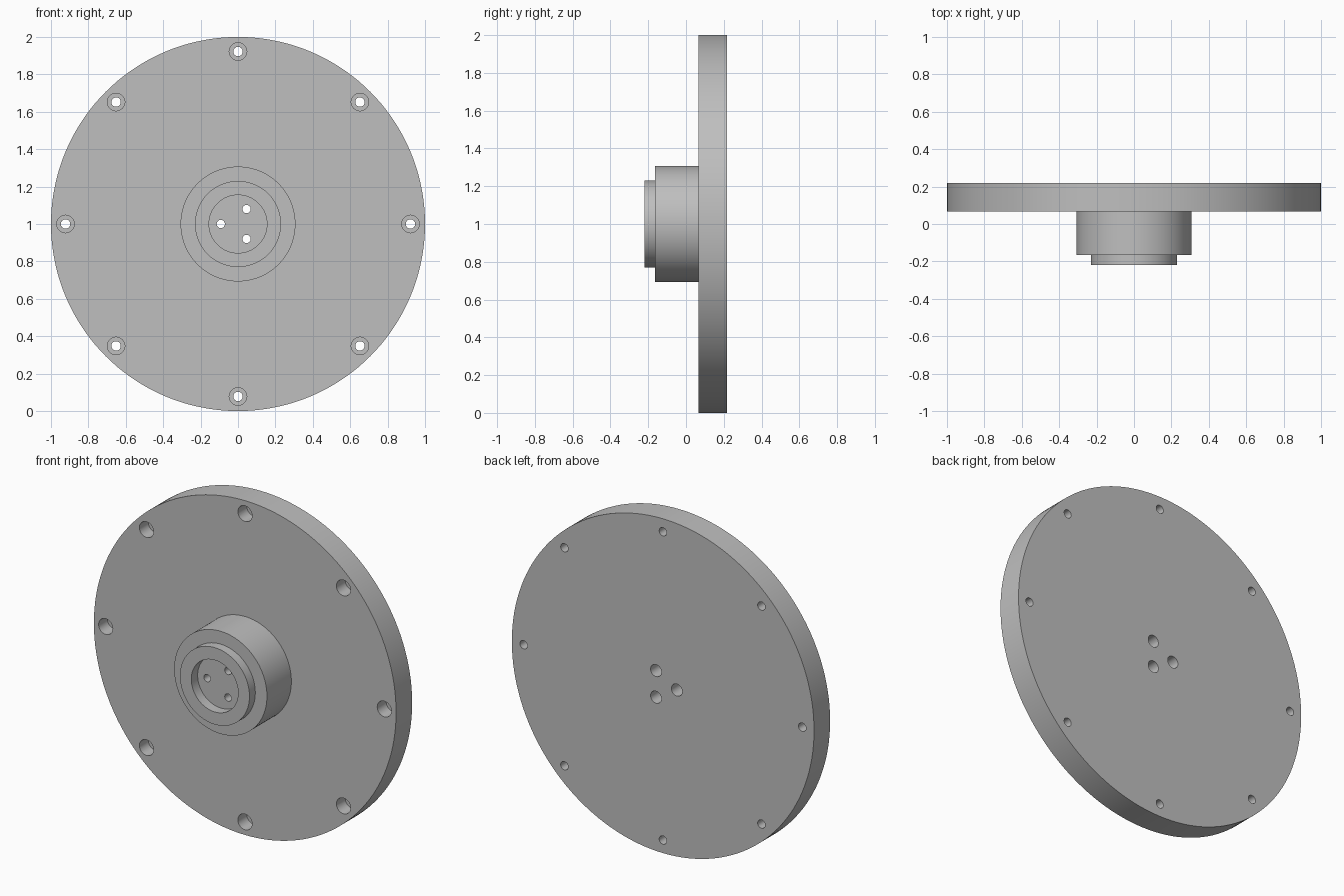
import bpy, bmesh
from math import sin, cos, pi, radians

if "Cube" in bpy.data.objects:
    bpy.data.objects.remove(bpy.data.objects["Cube"], do_unlink=True)

CENTRE_Z = 1.0
metal = bpy.data.materials.new("plain grey metal")
metal.use_nodes = True
colour = (0.52, 0.52, 0.52, 1)
metal.diffuse_color = colour
metal.node_tree.nodes["Principled BSDF"].inputs["Base Color"].default_value = colour


def lathe(bm, profile, x, z, sides):
    """Turn a (radius, y) profile around a line parallel to y, with capped ends."""
    rings = []
    for radius, y in profile:
        rings.append([bm.verts.new((x + radius * cos(2 * pi * i / sides), y,
                                    z + radius * sin(2 * pi * i / sides)))
                      for i in range(sides)])
    for a, b in zip(rings, rings[1:]):
        for i in range(sides):
            j = (i + 1) % sides
            bm.faces.new((a[i], a[j], b[j], b[i]))
    bm.faces.new(rings[0])
    bm.faces.new(rings[-1])


def finish(bm, name):
    bmesh.ops.recalc_face_normals(bm, faces=bm.faces[:])
    mesh = bpy.data.meshes.new(name)
    bm.to_mesh(mesh)
    bm.free()
    mesh.materials.append(metal)
    obj = bpy.data.objects.new(name, mesh)
    bpy.context.collection.objects.link(obj)
    return obj


# Turned body: recess floor, lip, hub, wide disc
bm = bmesh.new()
lathe(bm, [(0.155, -0.16), (0.155, -0.22), (0.23, -0.22), (0.23, -0.165),
           (0.307, -0.165), (0.307, 0.066), (1.0, 0.066), (1.0, 0.218)],
      0, CENTRE_Z, 144)
flange = finish(bm, "hub_flange")


# Stepped bolt holes, spaced evenly on a circle
def bolt_circle(bm, profile, count, circle_radius, start):
    for i in range(count):
        a = start + 2 * pi * i / count
        lathe(bm, profile, circle_radius * cos(a), CENTRE_Z + circle_radius * sin(a), 32)


bm = bmesh.new()
bolt_circle(bm, [(0.047, -0.05), (0.047, 0.15), (0.025, 0.15), (0.025, 0.3)],
            8, 0.922, 0)
bolt_circle(bm, [(0.022, -0.3), (0.022, -0.08), (0.036, -0.08), (0.036, 0.3)],
            3, 0.092, radians(60))
cutter = finish(bm, "hole_cutter")
cutter.hide_render = True

# Drill the holes, then discard the cutter
bpy.ops.object.select_all(action="DESELECT")
bpy.context.view_layer.objects.active = flange
flange.select_set(True)
drill = flange.modifiers.new("drill", "BOOLEAN")
drill.operation = "DIFFERENCE"
drill.solver = "EXACT"
drill.object = cutter
bpy.ops.object.modifier_apply(modifier=drill.name)
bpy.data.objects.remove(cutter, do_unlink=True)
bpy.ops.object.shade_smooth_by_angle(angle=radians(30))
